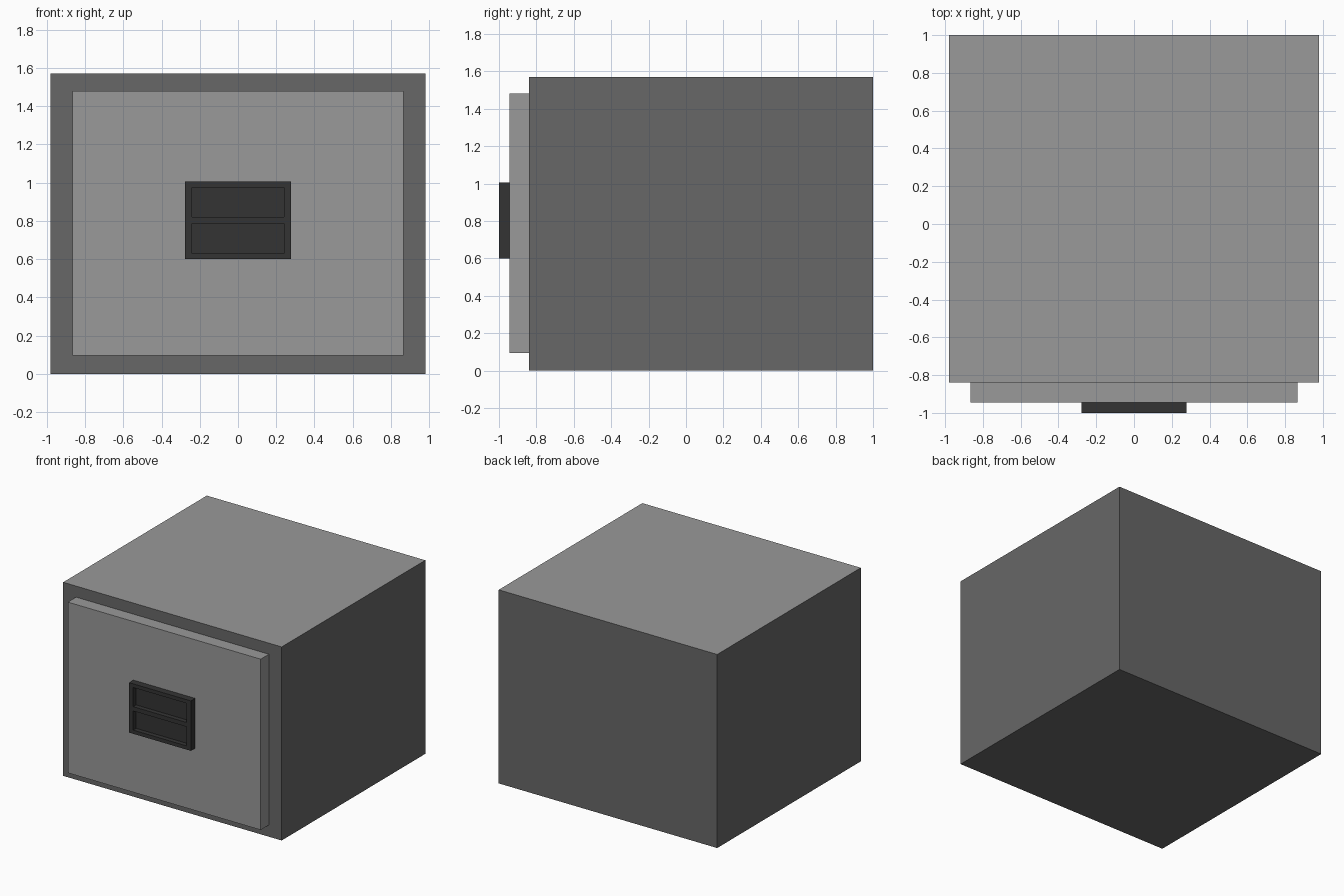
import bpy, bmesh

if "Cube" in bpy.data.objects:
    bpy.data.objects.remove(bpy.data.objects["Cube"])


def material(name, value):
    m = bpy.data.materials.new(name)
    m.diffuse_color = (value, value, value, 1)
    m.use_nodes = True
    m.node_tree.nodes["Principled BSDF"].inputs["Base Color"].default_value = m.diffuse_color
    return m


light = material("light grey", 0.319)
mid = material("mid grey", 0.136)
dark = material("dark charcoal", 0.034)


def box(name, lo, hi, mats):
    bm = bmesh.new()
    bmesh.ops.create_cube(bm, size=1)
    for v in bm.verts:
        v.co = [lo[i] if v.co[i] < 0 else hi[i] for i in range(3)]
    mesh = bpy.data.meshes.new(name)
    bm.to_mesh(mesh)
    bm.free()
    for m in mats:
        mesh.materials.append(m)
    obj = bpy.data.objects.new(name, mesh)
    bpy.context.collection.objects.link(obj)
    return obj


# Cabinet body: mid grey with a light top
body = box("cabinet_body", (-0.98, -0.84, 0), (0.98, 1.0, 1.57), [mid, light])
for p in body.data.polygons:
    p.material_index = 1 if p.normal.z > 0.5 else 0

# Raised front panel
box("drawer_front", (-0.865, -0.945, 0.095), (0.865, -0.84, 1.48), [light])

# Handle plate with two sunken slots
plate = box("handle_plate", (-0.277, -1.0, 0.6), (0.277, -0.945, 1.005), [dark])
for i, (z0, z1) in enumerate(((0.63, 0.785), (0.82, 0.975))):
    cutter = box(f"slot_cutter_{i + 1}", (-0.24, -1.1, z0), (0.24, -0.962, z1), [dark])
    cutter.hide_render = True
    cutter.hide_set(True)
    mod = plate.modifiers.new(f"slot_{i + 1}", 'BOOLEAN')
    mod.operation = 'DIFFERENCE'
    mod.solver = 'EXACT'
    mod.object = cutter
